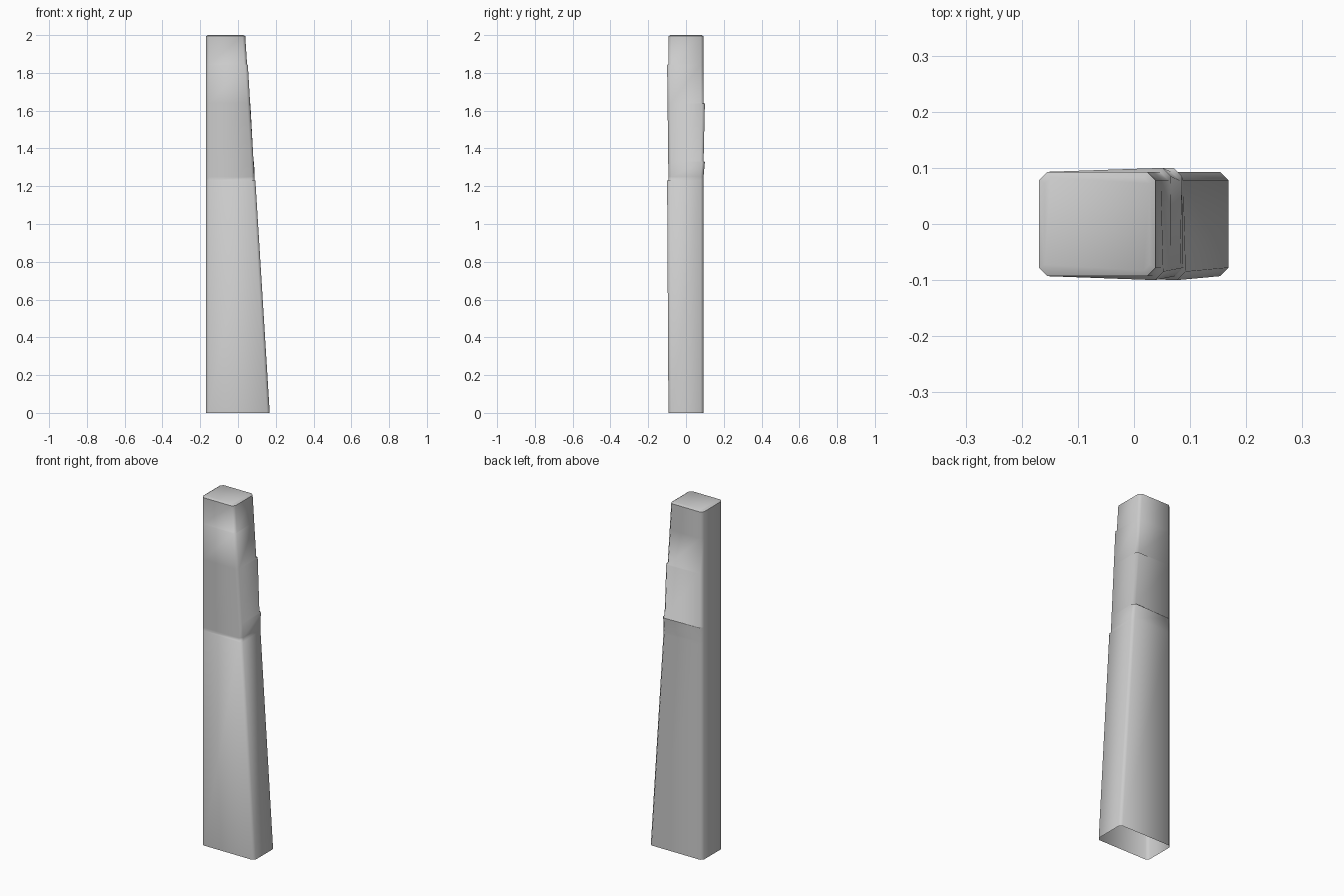
import bpy, bmesh, math

if "Cube" in bpy.data.objects:
    bpy.data.objects.remove(bpy.data.objects["Cube"])

HALF_Y, LEFT, CH = 0.093, -0.169, 0.015

# chipped ledges: (height, outward amount) along the two right-hand corners
FRONT = [(0, 0), (1.229, 1), (1.232, 0.15), (1.842, 0.9), (1.845, 0), (2, 0)]
FRONT = [(0, 0), (1.229, 1), (1.232, 0), (1.842, 1), (1.845, 0), (2, 0)]
BACK = [(0, 0), (1.25, 0), (1.329, 1), (1.332, 0), (1.637, 1), (1.64, 0), (2, 0)]


def sample(keys, z):
    for (z0, a), (z1, b) in zip(keys, keys[1:]):
        if z0 <= z <= z1:
            return a + (b - a) * (z - z0) / (z1 - z0)
    return 0


def ring(bm, z, inset=0):
    # chamfered rectangle, right side tapering with height
    right = 0.168 - 0.065 * z - inset
    left, hy, c = LEFT + inset, HALF_Y - inset, CH - inset * 0.4
    f, b = sample(FRONT, z), sample(BACK, z)
    fx, fy, bx, by = 0.004 * f, 0.007 * f, 0.004 * b, 0.007 * b
    pts = [(left + c, -hy), (right - c + fx, -hy - fy),
           (right + fx, -hy + c - fy), (right + bx, hy - c + by),
           (right - c + bx, hy + by), (left + c, hy),
           (left, hy - c), (left, -hy + c)]
    return [bm.verts.new((x, y, z)) for x, y in pts]


# tapered post, open underneath
bm = bmesh.new()
heights = sorted({z for z, _ in FRONT + BACK} - {2})
rings = [ring(bm, z) for z in heights]
rings += [ring(bm, 1.994), ring(bm, 2.0, 0.01)]
for lo, hi in zip(rings, rings[1:]):
    for i in range(8):
        j = (i + 1) % 8
        bm.faces.new((lo[i], lo[j], hi[j], hi[i]))
bm.faces.new(rings[-1])

mesh = bpy.data.meshes.new("tapered_post")
bm.to_mesh(mesh)
bm.free()
post = bpy.data.objects.new("tapered_post", mesh)
bpy.context.collection.objects.link(post)
bpy.context.view_layer.objects.active = post
post.select_set(True)
bpy.ops.object.shade_smooth_by_angle(angle=math.radians(50))
